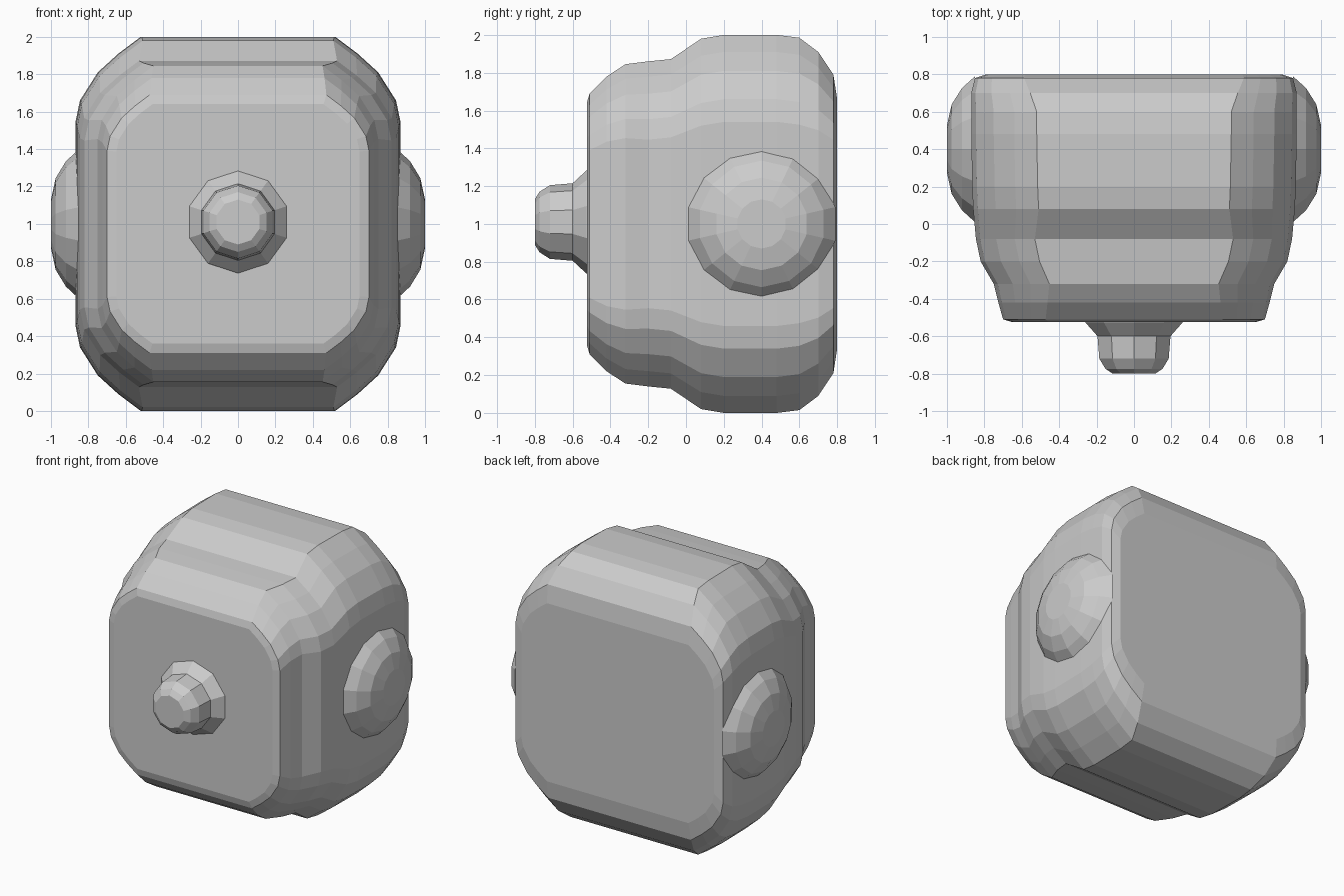
import bpy, bmesh
from math import sin, cos, pi

if "Cube" in bpy.data.objects:
    bpy.data.objects.remove(bpy.data.objects["Cube"])


def loft(name, rings):
    """Skin matching rings of points, closing both ends."""
    bm = bmesh.new()
    loops = [[bm.verts.new(p) for p in ring] for ring in rings]
    n = len(loops[0])
    for a, b in zip(loops, loops[1:]):
        for i in range(n):
            j = (i + 1) % n
            bm.faces.new((a[i], a[j], b[j], b[i]))
    bm.faces.new(loops[0])
    bm.faces.new(loops[-1])
    bmesh.ops.recalc_face_normals(bm, faces=bm.faces)
    mesh = bpy.data.meshes.new(name)
    bm.to_mesh(mesh)
    bm.free()
    ob = bpy.data.objects.new(name, mesh)
    bpy.context.collection.objects.link(ob)
    return ob


# Softly clipped corner, as insets from the corner of a rectangle
CORNER = [(0.35, 0), (0.23, 0.09), (0.12, 0.19), (0.025, 0.34), (0, 0.46)]


def section(y, hw, hh, k):
    q = [(hw - k * dx, hh - k * dz) for dx, dz in CORNER]
    pts = q + [(x, -z) for x, z in reversed(q)]
    pts += [(-x, -z) for x, z in q] + [(-x, z) for x, z in reversed(q)]
    return [(x, y, 1 + z) for x, z in pts]


# Body: sections from front to back (y, half width, half height, corner size)
loft("body", [section(*s) for s in [
    (-0.525, 0.65, 0.64, 0.55), (-0.51, 0.70, 0.69, 0.65),
    (-0.42, 0.725, 0.78, 0.75), (-0.32, 0.75, 0.845, 0.85),
    (-0.20, 0.82, 0.86, 0.9), (-0.08, 0.845, 0.872, 0.9),
    (0.08, 0.86, 0.98, 1), (0.20, 0.865, 1.0, 1), (0.48, 0.87, 1.0, 1),
    (0.60, 0.87, 0.985, 1), (0.70, 0.87, 0.91, 0.9),
    (0.78, 0.85, 0.79, 0.75), (0.80, 0.79, 0.66, 0.6)]])


def circle(r, n):
    return [(r * cos(2 * pi * (i + 0.5) / n), r * sin(2 * pi * (i + 0.5) / n)) for i in range(n)]


# Front knob with flared base
loft("front_knob", [[(u, y, 1.01 + v) for u, v in circle(r, 10)] for y, r in [
    (-0.50, 0.29), (-0.53, 0.27), (-0.60, 0.205), (-0.72, 0.195),
    (-0.775, 0.16), (-0.80, 0.12)]])

# Shallow domes on both sides
for side, label in ((1, "right"), (-1, "left")):
    loft(label + "_dome", [[(side * x, 0.40 + u, 1 + v) for u, v in circle(r, 14)] for x, r in [
        (0.85, 0.40), (0.92, 0.335), (0.975, 0.245), (1.0, 0.13)]])
